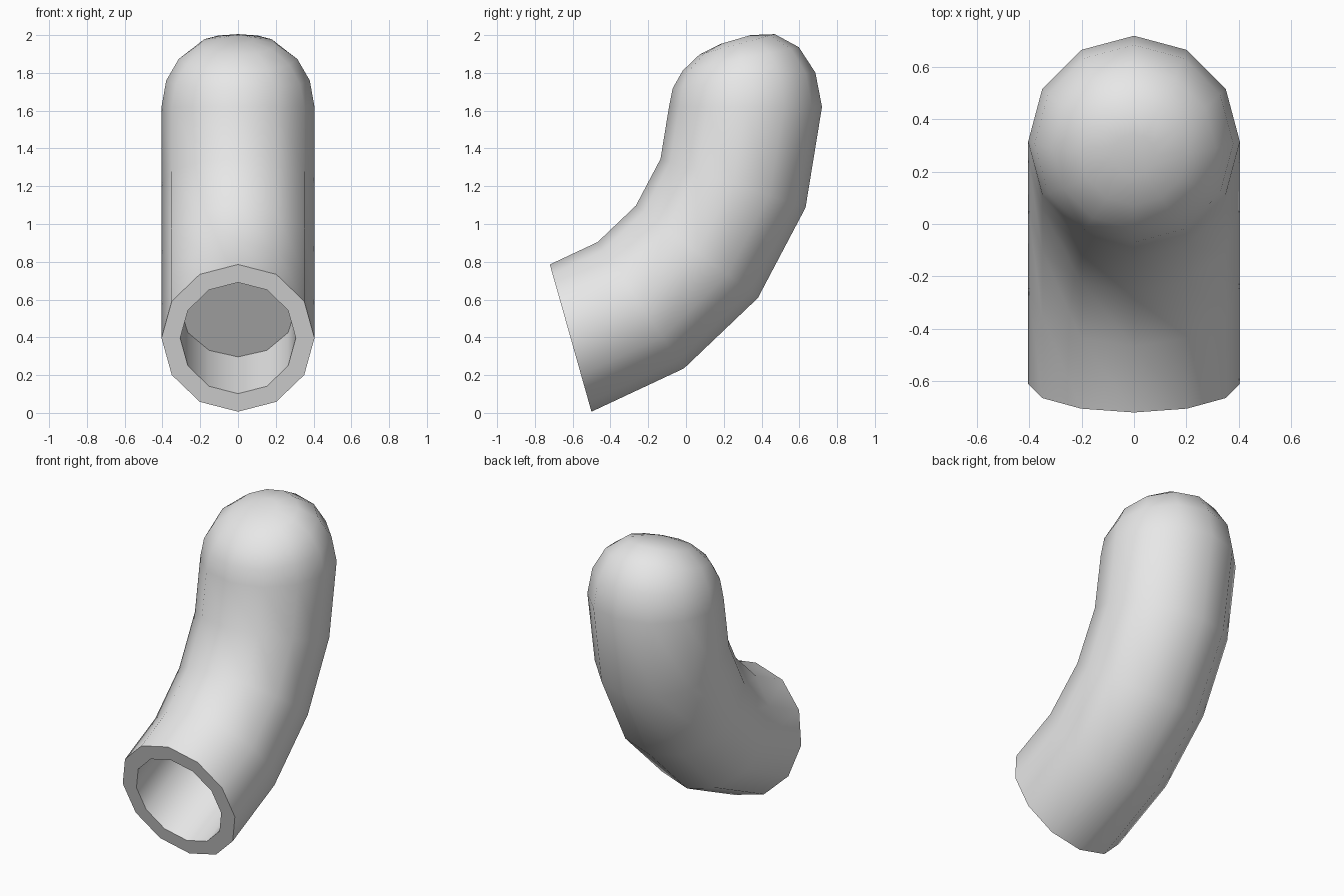
import bpy, bmesh
from math import sin, cos, pi, radians

cube = bpy.data.objects.get("Cube")
if cube:
    bpy.data.objects.remove(cube, do_unlink=True)

SIDES = 12
BEND_Y, BEND_Z, BEND_R = -0.957, 1.62, 1.272   # centre and radius of the bend
TUBE_R, BORE_R = 0.405, 0.306

grey = bpy.data.materials.new("light_grey")
grey.use_nodes = True
grey.diffuse_color = (0.8, 0.8, 0.8, 1)
grey.node_tree.nodes["Principled BSDF"].inputs["Base Color"].default_value = (0.8, 0.8, 0.8, 1)

bm = bmesh.new()


def ring(angle, radius):
    """Circle of vertices across the bend, at an angle in degrees above level."""
    a = radians(angle)
    verts = []
    for i in range(SIDES):
        t = 2 * pi * i / SIDES
        reach = BEND_R + radius * cos(t)
        verts.append(bm.verts.new((radius * sin(t), BEND_Y + reach * cos(a), BEND_Z + reach * sin(a))))
    return verts


# Blind bore, then the outer wall in four bends, then the domed end
START = -74.2
sections = [(-57, BORE_R), (START, BORE_R)]
sections += [(START * (1 - i / 4), TUBE_R) for i in range(5)]
sections += [(6.3, 0.38), (11.5, 0.314), (15.1, 0.206), (16.3, 0.083)]
rings = [ring(*s) for s in sections]

for a, b in zip(rings, rings[1:]):
    for i in range(SIDES):
        j = (i + 1) % SIDES
        bm.faces.new((a[i], a[j], b[j], b[i]))
bm.faces.new(rings[0])
bm.faces.new(rings[-1])
bmesh.ops.recalc_face_normals(bm, faces=bm.faces)

mesh = bpy.data.meshes.new("bent_tube")
bm.to_mesh(mesh)
bm.free()
mesh.materials.append(grey)
tube = bpy.data.objects.new("bent_tube", mesh)
bpy.context.collection.objects.link(tube)

# Smooth walls with a crisp rim and bore floor
bpy.ops.object.select_all(action='DESELECT')
tube.select_set(True)
bpy.context.view_layer.objects.active = tube
bpy.ops.object.shade_smooth_by_angle(angle=radians(50))
